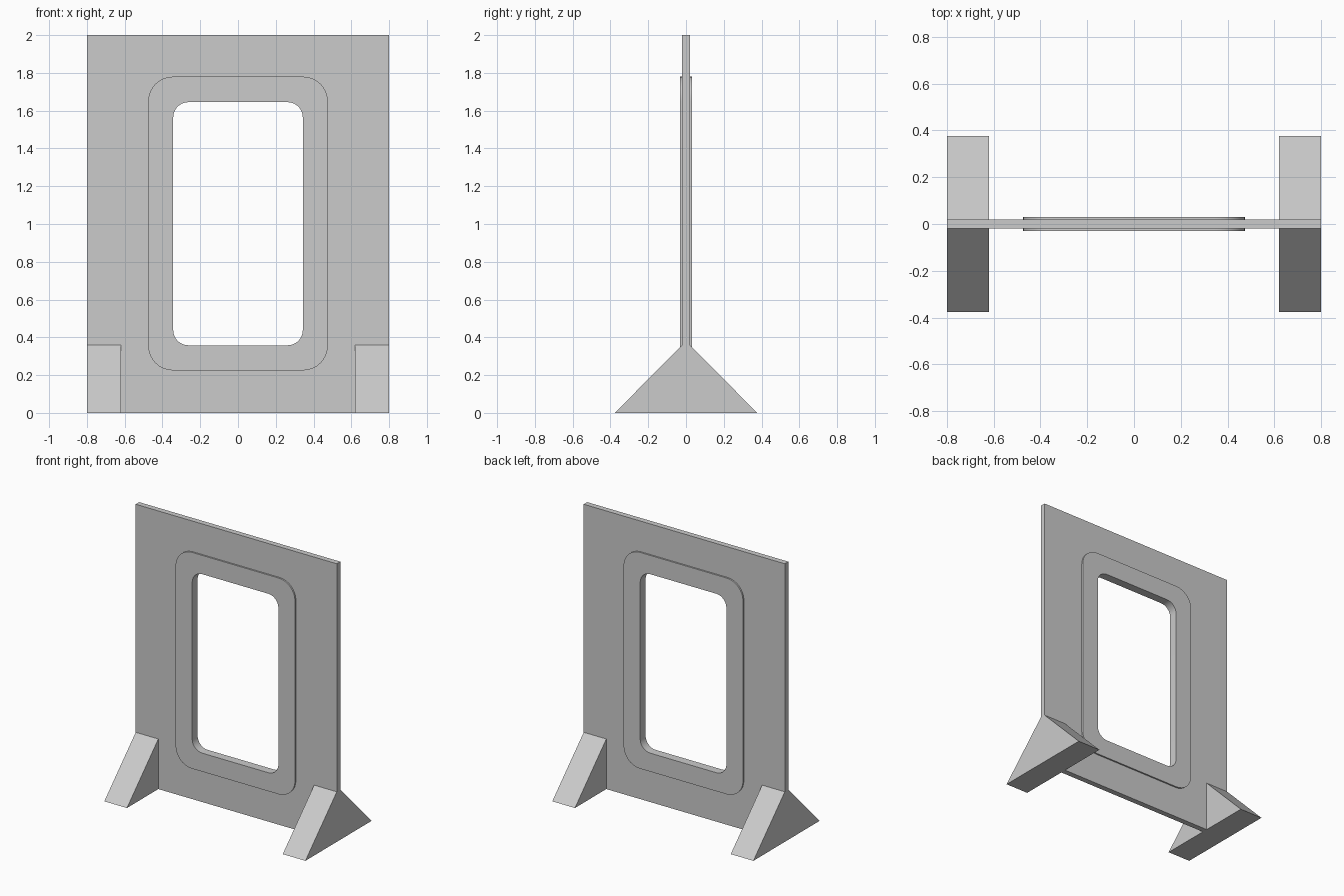
import bpy
import bmesh
from math import sin, cos, pi, radians
from mathutils import Matrix

cube = bpy.data.objects.get("Cube")
if cube:
    bpy.data.objects.remove(cube)

grey = bpy.data.materials.new("plain grey")
grey.use_nodes = True
colour = (0.6, 0.6, 0.6, 1)
grey.diffuse_color = colour
grey.node_tree.nodes["Principled BSDF"].inputs["Base Color"].default_value = colour

HALF_W, HEIGHT = 0.8, 2.0
FOOT_X, FOOT_TOP, FOOT_REACH = 0.62, 0.36, 0.377
PANEL_Y, FRAME_Y = 0.02, 0.031


def rounded(half_w, bottom, top, r, steps=8):
    """Outline of an upright rounded rectangle as x, z points."""
    corners = [(half_w - r, top - r), (r - half_w, top - r),
               (r - half_w, bottom + r), (half_w - r, bottom + r)]
    return [(cx + r * cos((q + i / steps) * pi / 2),
             cz + r * sin((q + i / steps) * pi / 2))
            for q, (cx, cz) in enumerate(corners) for i in range(steps + 1)]


def sheet(name, outlines, half_depth, matrix):
    """Extrude flat outlines (later ones are holes) into a solid mesh."""
    curve = bpy.data.curves.new(name, "CURVE")
    curve.dimensions = "2D"
    curve.fill_mode = "BOTH"
    curve.extrude = half_depth
    for pts in outlines:
        spline = curve.splines.new("POLY")
        spline.points.add(len(pts) - 1)
        for p, (a, b) in zip(spline.points, pts):
            p.co = (a, b, 0, 1)
        spline.use_cyclic_u = True
    temp = bpy.data.objects.new(name + " outline", curve)
    bpy.context.collection.objects.link(temp)
    graph = bpy.context.evaluated_depsgraph_get()
    mesh = bpy.data.meshes.new_from_object(temp.evaluated_get(graph))
    bpy.data.objects.remove(temp)

    # Weld the caps to the walls and stand the part up
    bm = bmesh.new()
    bm.from_mesh(mesh)
    bmesh.ops.remove_doubles(bm, verts=bm.verts, dist=0.0001)
    bmesh.ops.transform(bm, matrix=matrix, verts=bm.verts)
    bmesh.ops.recalc_face_normals(bm, faces=bm.faces)
    bm.to_mesh(mesh)
    bm.free()
    mesh.materials.clear()
    mesh.materials.append(grey)
    obj = bpy.data.objects.new(name, mesh)
    bpy.context.collection.objects.link(obj)
    bpy.ops.object.select_all(action="DESELECT")
    obj.select_set(True)
    bpy.context.view_layer.objects.active = obj
    bpy.ops.object.shade_smooth_by_angle(angle=radians(30))
    return obj


upright = Matrix.Rotation(pi / 2, 4, "X")

# Panel, notched at the lower corners where the feet take over
half = [(FOOT_X, 0), (FOOT_X, FOOT_TOP), (HALF_W, FOOT_TOP), (HALF_W, HEIGHT)]
outline = half + [(-x, z) for x, z in reversed(half)]
sheet("panel", [outline, rounded(0.41, 0.29, 1.715, 0.1)], PANEL_Y, upright)

# Raised frame around the opening, proud of both faces
sheet("opening_frame", [rounded(0.475, 0.225, 1.78, 0.13),
                        rounded(0.343, 0.358, 1.645, 0.08)], FRAME_Y, upright)

# Sloped feet: profile in y, z swept along x
profile = [(-FOOT_REACH, 0), (FOOT_REACH, 0),
           (PANEL_Y, FOOT_TOP), (-PANEL_Y, FOOT_TOP)]
sideways = Matrix.Rotation(pi / 2, 4, "Z") @ upright
for side, name in ((1, "left_foot"), (-1, "right_foot")):
    place = Matrix.Translation((side * (FOOT_X + HALF_W) / 2, 0, 0))
    sheet(name, [profile], (HALF_W - FOOT_X) / 2, place @ sideways)
